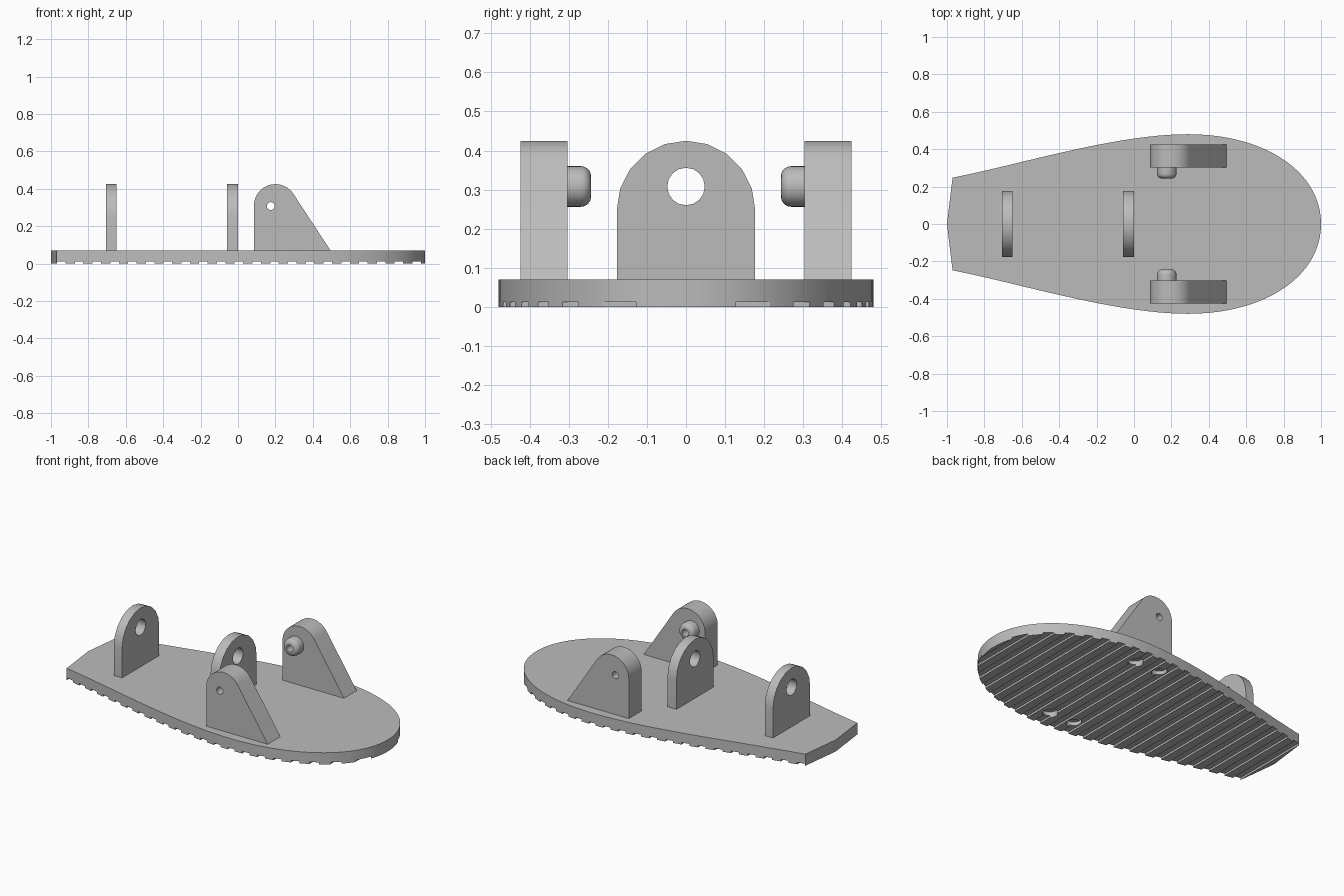
import bpy, bmesh, math
from mathutils import Vector, Matrix
from mathutils.geometry import interpolate_bezier

if "Cube" in bpy.data.objects:
    bpy.data.objects.remove(bpy.data.objects["Cube"], do_unlink=True)

GREY = (0.5, 0.5, 0.5, 1)
grey = bpy.data.materials.new("plain grey")
grey.use_nodes = True
grey.diffuse_color = GREY
grey.node_tree.nodes["Principled BSDF"].inputs["Base Color"].default_value = GREY

TOP = 0.07        # top of the base plate
GROOVE = 0.012    # depth of the tread grooves


def finish(name, bm):
    bmesh.ops.recalc_face_normals(bm, faces=bm.faces)
    mesh = bpy.data.meshes.new(name)
    bm.to_mesh(mesh)
    bm.free()
    mesh.materials.append(grey)
    ob = bpy.data.objects.new(name, mesh)
    bpy.context.collection.objects.link(ob)
    return ob


def prism(name, points, offset):
    """Extrude a flat outline of 3D points along an offset."""
    bm = bmesh.new()
    face = bm.faces.new([bm.verts.new(p) for p in points])
    new = bmesh.ops.extrude_face_region(bm, geom=[face])["geom"]
    bmesh.ops.translate(bm, vec=offset,
                        verts=[v for v in new if isinstance(v, bmesh.types.BMVert)])
    return finish(name, bm)


def add_cylinder(bm, start, end, radius, segments=32):
    start, end = Vector(start), Vector(end)
    turn = (end - start).to_track_quat('Z', 'Y').to_matrix().to_4x4()
    bmesh.ops.create_cone(bm, cap_ends=True, segments=segments, radius1=radius,
                          radius2=radius, depth=(end - start).length,
                          matrix=Matrix.Translation((start + end) / 2) @ turn)


def cylinder(name, *args):
    bm = bmesh.new()
    add_cylinder(bm, *args)
    return finish(name, bm)


def select(ob):
    bpy.ops.object.select_all(action='DESELECT')
    ob.select_set(True)
    bpy.context.view_layer.objects.active = ob


def cut(ob, cutter, keep=False):
    cutter.hide_render = True
    mod = ob.modifiers.new("cut", 'BOOLEAN')
    mod.operation, mod.solver, mod.object = 'DIFFERENCE', 'EXACT', cutter
    select(ob)
    bpy.ops.object.modifier_apply(modifier=mod.name)
    if not keep:
        bpy.data.objects.remove(cutter, do_unlink=True)


def smooth(ob):
    select(ob)
    bpy.ops.object.shade_smooth_by_angle(angle=math.radians(32))


def arc(cx, cz, r, start, end, n):
    steps = [math.radians(start + (end - start) * i / n) for i in range(n + 1)]
    return [(cx + r * math.cos(a), cz + r * math.sin(a)) for a in steps]


# Base plate: one half of the outline, mirrored
nose = interpolate_bezier(Vector((1, 0)), Vector((1, 0.28)),
                          Vector((0.7, 0.48)), Vector((0.29, 0.48)), 24)
flank = interpolate_bezier(Vector((0.29, 0.48)), Vector((-0.1, 0.48)),
                           Vector((-0.6, 0.32)), Vector((-0.97, 0.248)), 24)
half = [(p[0], p[1]) for p in nose + flank[1:]]
outline = half + [(-1, 0)] + [(x, -y) for x, y in reversed(half[1:])]
plate = prism("base_plate", [(x, y, 0) for x, y in outline], (0, 0, TOP))

# Tread grooves across the underside
bm = bmesh.new()
for i in range(21):
    x = 0.955 - i * 0.095
    bmesh.ops.create_cube(bm, size=1, matrix=Matrix.Translation((x, 0, 0))
                          @ Matrix.Diagonal((0.045, 1.2, 2 * GROOVE, 1)))
cut(plate, finish("groove_cutter", bm))

# Upright brackets with an eye
for name, x, width in (("rear_bracket", -0.705, 0.055), ("middle_bracket", -0.06, 0.06)):
    r = 0.177
    shape = [(-r, TOP), (r, TOP)] + arc(0, 0.425 - r, r, 0, 180, 10)
    bracket = prism(name, [(x, y, z) for y, z in shape], (width, 0, 0))
    cut(bracket, cylinder("eye_cutter", (x - 0.1, 0, 0.308), (x + 0.2, 0, 0.308), 0.048, 16))
    smooth(bracket)

# Side lugs with a rounded, drilled peg facing inwards
PX, PZ = 0.175, 0.308
LX, LZ, LR = 0.2, 0.31, 0.115
toe = Vector((0.495 - LX, TOP - LZ))
tangent = math.degrees(math.atan2(toe.y, toe.x) + math.acos(LR / toe.length))
for side, tag in ((1, "left"), (-1, "right")):
    shape = [(LX - LR, TOP), (0.495, TOP)] + arc(LX, LZ, LR, tangent, 180, 20)
    lug = prism(tag + "_lug", [(x, side * 0.303, z) for x, z in shape],
                (0, side * 0.121, 0))
    peg = cylinder(tag + "_peg", (PX, side * 0.303, PZ), (PX, side * 0.243, PZ), 0.052)
    bm = bmesh.new()
    bm.from_mesh(peg.data)
    rim = [e for e in bm.edges if all(abs(v.co.y) < 0.25 for v in e.verts)]
    bmesh.ops.bevel(bm, geom=rim, offset=0.026, segments=5, profile=0.5, affect='EDGES')
    bm.to_mesh(peg.data)
    bm.free()
    for part in (lug, peg):
        cut(part, cylinder("pin_cutter", (PX, side * 0.1, PZ), (PX, side * 0.6, PZ), 0.021))

    # Counterbored screw holes from below
    for x in (0.125, 0.295):
        y = side * 0.363
        shaft = cylinder("shaft_cutter", (x, y, -0.1), (x, y, 0.18), 0.022)
        bore = cylinder("bore_cutter", (x, y, -0.1), (x, y, 0.035), 0.042)
        cut(lug, shaft, keep=True)
        cut(plate, shaft)
        cut(plate, bore)
    smooth(lug)
    smooth(peg)
smooth(plate)
